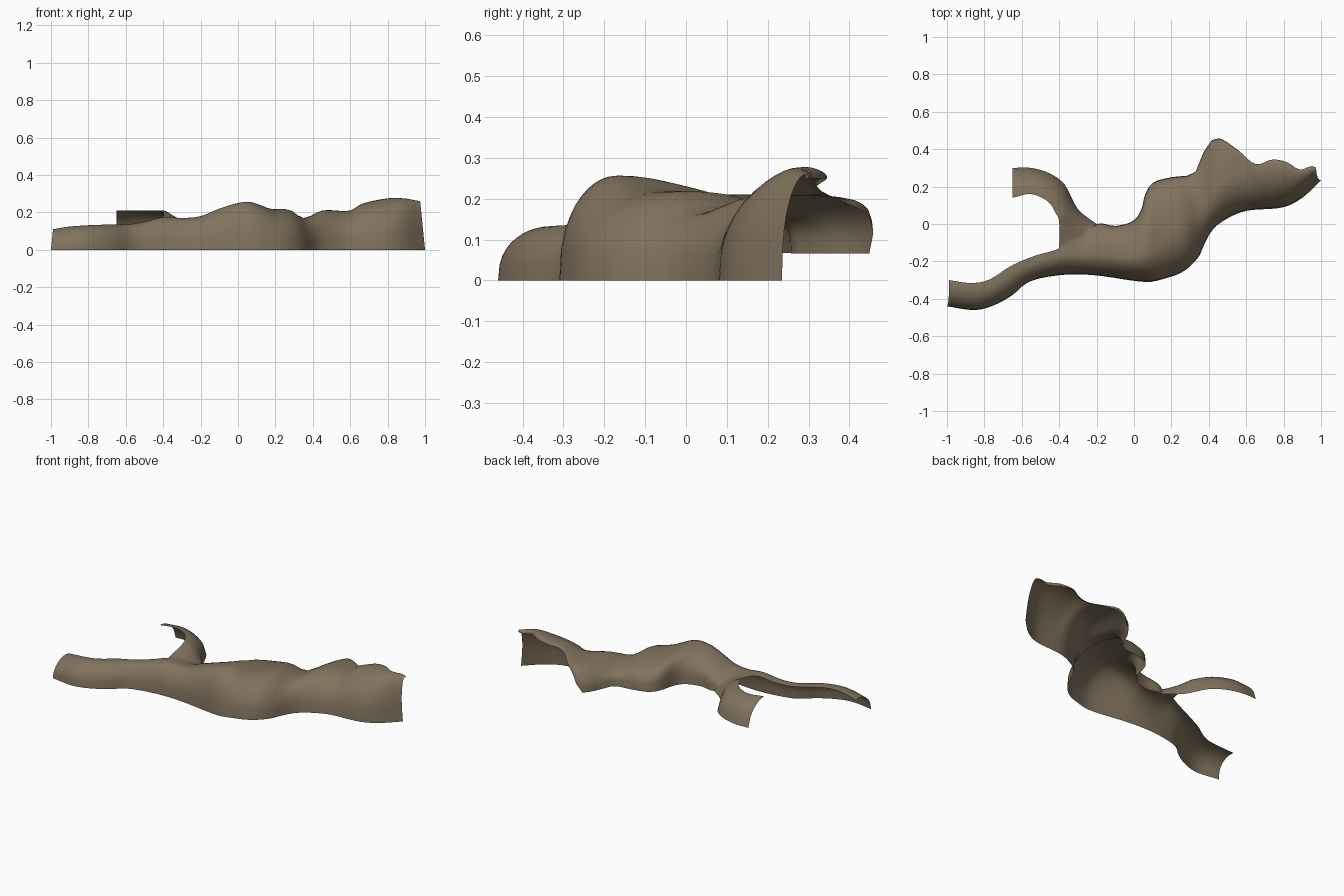
import bpy
import bmesh
import math
from mathutils import Vector

default_cube = bpy.data.objects.get("Cube")
if default_cube:
    bpy.data.objects.remove(default_cube, do_unlink=True)

# Guide profiles along the trunk: (x, value)
FRONT_FOOT = [(-1, -.44), (-.85, -.46), (-.75, -.435), (-.65, -.38), (-.58, -.32),
              (-.5, -.29), (-.35, -.27), (-.2, -.275), (.07, -.31), (.17, -.29),
              (.27, -.25), (.35, -.17), (.38, -.1), (.42, -.03), (.5, .03),
              (.6, .07), (.8, .09), (.9, .14), (1, .235)]
CREST = [(-1, -.33), (-.85, -.345), (-.75, -.325), (-.6, -.23), (-.4, -.175),
         (-.2, -.165), (0, -.18), (.1, -.14), (.2, -.05), (.35, .09), (.45, .2),
         (.55, .25), (.65, .28), (.8, .3), (.9, .275), (1, .295)]
BACK_EDGE = [(-1, -.3), (-.88, -.315), (-.78, -.3), (-.65, -.22), (-.53, -.17),
             (-.4, -.13), (-.2, 0), (-.1, -.01), (0, .02), (.04, .08), (.06, .16),
             (.1, .22), (.2, .25), (.33, .28), (.38, .4), (.44, .46), (.55, .4),
             (.65, .32), (.74, .345), (.82, .33), (.9, .29), (.97, .31), (1, .3)]
RIDGE = [(-1, .11), (-.9, .125), (-.7, .135), (-.6, .135), (-.5, .15), (-.4, .175),
         (-.3, .17), (-.2, .18), (-.1, .22), (0, .25), (.07, .255), (.17, .22),
         (.27, .215), (.35, .17), (.45, .21), (.6, .21), (.66, .245), (.8, .275),
         (.9, .275), (1, .26)]
BACK_HEIGHT = [(-.2, .07), (.44, .065), (.46, .14), (.5, .17), (.55, .185),
               (.65, .225), (.74, .25), (1, .25)]
# How far the back of a section is swept sideways in the bend
SLANT = [(-1, 0), (-.1, 0), (0, 0), (.2, -.12), (.3, -.1), (.44, 0), (.5, 0), (1, 0)]

# Side branch edges: (step, x, y), from the trunk outwards
BRANCH_INNER = [(0, -.4, -.13), (1, -.4, .01), (2, -.42, .06), (3, -.46, .12),
                (4, -.55, .16), (5, -.65, .14)]
BRANCH_OUTER = [(0, -.2, 0), (1, -.3, .08), (2, -.37, .21), (3, -.45, .27),
                (4, -.55, .3), (5, -.65, .3)]
CROTCH, FORK_END = -.4, -.2
FORK_TOP, BRANCH_TOP, BRANCH_LOW = .175, .21, .07


def sample(table, t, column=1, smooth=True):
    """Interpolate a guide profile, linearly or with a smooth cubic."""
    t = min(max(t, table[0][0]), table[-1][0])
    i = 0
    while i < len(table) - 2 and t > table[i + 1][0]:
        i += 1
    a, b = table[i], table[i + 1]
    span = b[0] - a[0]
    f = (t - a[0]) / span
    if not smooth:
        return a[column] + (b[column] - a[column]) * f

    def slope(k):
        lo, hi = table[max(k - 1, 0)], table[min(k + 1, len(table) - 1)]
        return (hi[column] - lo[column]) / (hi[0] - lo[0]) * span

    return ((2 * f**3 - 3 * f**2 + 1) * a[column] + (f**3 - 2 * f**2 + f) * slope(i)
            + (3 * f**2 - 2 * f**3) * b[column] + (f**3 - f**2) * slope(i + 1))


def shoulder(s):
    """Rounded drop from the top of the branch to its outer wall."""
    return max(1 - s * s, 0) ** .6


def trunk_section(x, count=10):
    """Arched section from the front foot over the crest to the back edge."""
    slant = sample(SLANT, x)
    middle_x, back_x = x + slant / 2, x + slant
    front, crest = sample(FRONT_FOOT, x), sample(CREST, middle_x)
    back, ridge = sample(BACK_EDGE, back_x), sample(RIDGE, middle_x)
    low = sample(BACK_HEIGHT, back_x, smooth=False)
    drop = .6
    if x < CROTCH:
        low = ridge - .004
    elif x < FORK_END:
        s = (x - CROTCH) / (FORK_END - CROTCH)
        back = BRANCH_INNER[0][2] * (1 - s)
        low = BRANCH_LOW + (FORK_TOP - BRANCH_LOW) * shoulder(s)
        drop = 4 - 3.4 * s**3
    low = min(low, ridge - .004)
    foot, top, edge = Vector((x, front)), Vector((middle_x, crest)), Vector((back_x, back))
    outline = []
    for i in range(count + 1):
        a = math.pi / 2 * i / count
        outline.append((foot.lerp(top, (1 - math.cos(a)) ** .8),
                        ridge * math.sin(a) ** .65))
    for i in range(1, count + 1):
        a = math.pi / 2 * i / count
        outline.append((top.lerp(edge, math.sin(a)),
                        low + (ridge - low) * max(math.cos(a), 0) ** drop))
    # Broken ends lean inwards with height
    lean = math.copysign(max(abs(x) - .8, 0) / 2, x)
    return [Vector((p.x - lean * z, p.y, z)) for p, z in outline]


def bridge(bm, first, second):
    for a, b, c, d in zip(first, second, second[1:], first[1:]):
        bm.faces.new((a, b, c, d))


bm = bmesh.new()

# Trunk shell, open underneath
steps = 80
rows = []
for i in range(steps + 1):
    points = trunk_section(-1 + 2 * i / steps)
    rows.append([bm.verts.new(p) for p in points])
for first, second in zip(rows, rows[1:]):
    bridge(bm, first, second)

# Branch shell, grown from the trunk's back edge at the fork
first_row = round((CROTCH + 1) * steps / 2)
last_row = round((FORK_END + 1) * steps / 2)
previous = [row[-1] for row in rows[first_row:last_row + 1]]
columns = len(previous) - 1
for k in range(1, 21):
    t = k / 4
    inner = Vector((sample(BRANCH_INNER, t), sample(BRANCH_INNER, t, 2), 0))
    outer = Vector((sample(BRANCH_OUTER, t), sample(BRANCH_OUTER, t, 2), 0))
    top = min(BRANCH_TOP, FORK_TOP + .03 * t)
    current = []
    for j in range(columns + 1):
        s = j / columns
        p = inner.lerp(outer, s)
        p.z = BRANCH_LOW + (top - BRANCH_LOW) * shoulder(s)
        current.append(bm.verts.new(p))
    bridge(bm, current, previous)
    previous = current

# Consistent outward surface
bmesh.ops.recalc_face_normals(bm, faces=bm.faces[:])
if sum(f.normal.z * f.calc_area() for f in bm.faces) < 0:
    bmesh.ops.reverse_faces(bm, faces=bm.faces[:])

mesh = bpy.data.meshes.new("forked_bark_shell")
bm.to_mesh(mesh)
bm.free()
shell = bpy.data.objects.new("forked_bark_shell", mesh)
bpy.context.collection.objects.link(shell)

# Bark colour
bark = bpy.data.materials.new("brown_bark")
bark.use_nodes = True
colour = (.22, .17, .11, 1)
bark.diffuse_color = colour
shader = bark.node_tree.nodes["Principled BSDF"]
shader.inputs["Base Color"].default_value = colour
shader.inputs["Roughness"].default_value = .9
mesh.materials.append(bark)

bpy.ops.object.select_all(action="DESELECT")
shell.select_set(True)
bpy.context.view_layer.objects.active = shell
bpy.ops.object.shade_smooth_by_angle(angle=math.radians(60))
